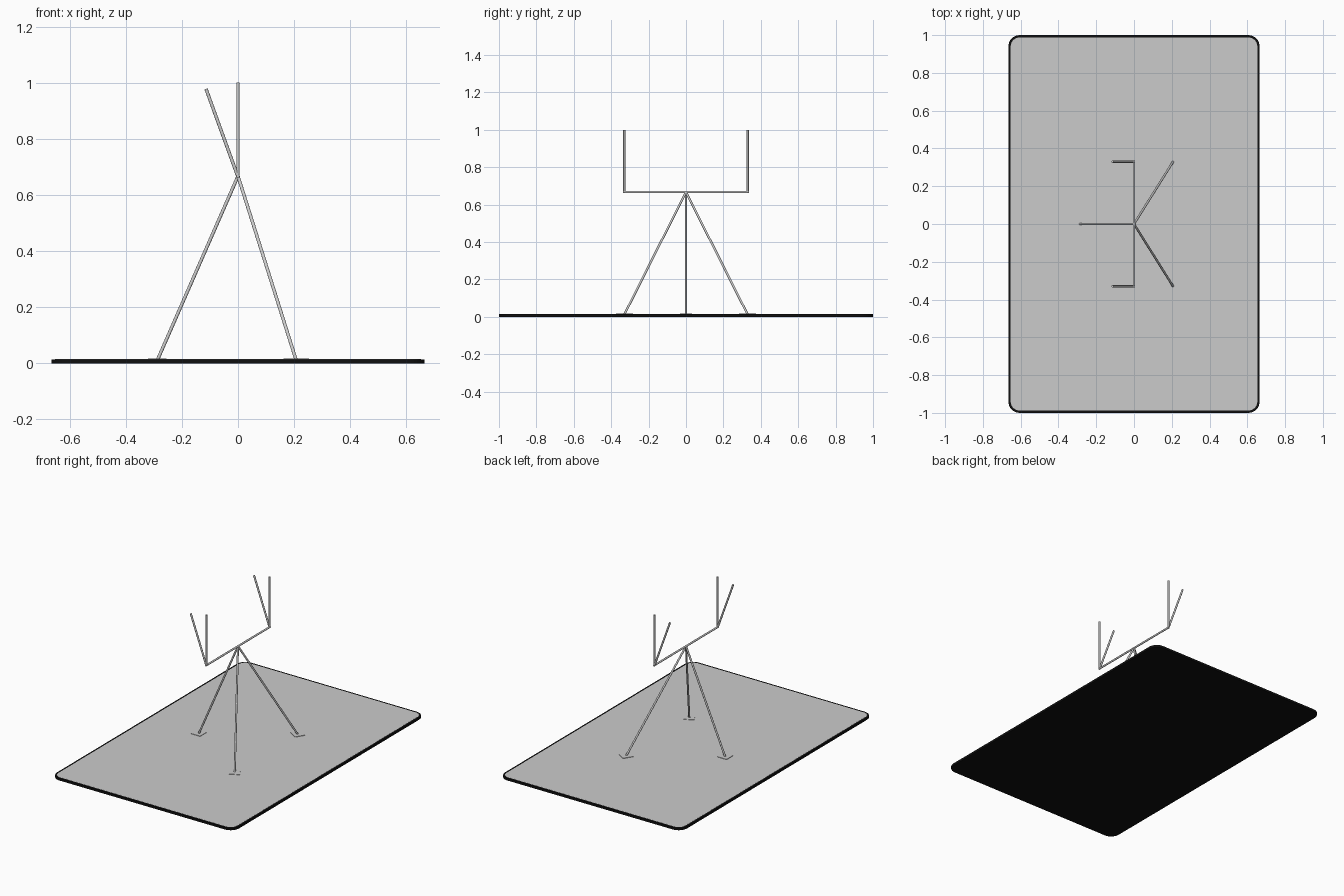
import bpy, bmesh, math
from mathutils import Vector

if "Cube" in bpy.data.objects:
    bpy.data.objects.remove(bpy.data.objects["Cube"])

black = bpy.data.materials.new("black_rubber")
black.diffuse_color = (0.005, 0.005, 0.005, 1)
black.use_nodes = True
black.node_tree.nodes["Principled BSDF"].inputs["Base Color"].default_value = black.diffuse_color


def slab(name, hx, hy, radius, z0, z1, mat=None):
    """Flat plate with rounded corners."""
    bm = bmesh.new()
    ring = []
    for k, (sx, sy) in enumerate([(1, 1), (-1, 1), (-1, -1), (1, -1)]):
        for i in range(9):
            a = math.radians(90 * k + 90 * i / 8)
            ring.append(bm.verts.new((sx * (hx - radius) + radius * math.cos(a),
                                      sy * (hy - radius) + radius * math.sin(a), z0)))
    face = bm.faces.new(ring)
    top = bmesh.ops.extrude_face_region(bm, geom=[face])["geom"]
    bmesh.ops.translate(bm, vec=(0, 0, z1 - z0),
                        verts=[g for g in top if isinstance(g, bmesh.types.BMVert)])
    bmesh.ops.recalc_face_normals(bm, faces=bm.faces)
    mesh = bpy.data.meshes.new(name)
    bm.to_mesh(mesh)
    bm.free()
    if mat:
        mesh.materials.append(mat)
    obj = bpy.data.objects.new(name, mesh)
    bpy.context.collection.objects.link(obj)
    return obj


def rod(name, start, end, radius=0.006):
    """Round bar between two points."""
    a, b = Vector(start), Vector(end)
    d = b - a
    bpy.ops.mesh.primitive_cylinder_add(vertices=16, radius=radius, depth=d.length,
                                        location=(a + b) / 2,
                                        rotation=d.to_track_quat('Z', 'Y').to_euler())
    bpy.context.object.name = name
    bpy.ops.object.shade_smooth_by_angle()


# Base board: black tray with a grey top panel
slab("base_tray", 0.665, 1.0, 0.06, 0, 0.0145, black)
slab("base_panel", 0.653, 0.988, 0.048, 0.010, 0.015)

# Tripod legs with flat foot plates turned to face outward
apex = (0, 0, 0.667)
feet = {"left": (-0.287, 0), "front": (0.207, -0.33), "back": (0.207, 0.33)}
for side, (x, y) in feet.items():
    rod(side + "_leg", apex, (x, y, 0.012))
    bpy.ops.mesh.primitive_cube_add(size=1, location=(x, y, 0.0155),
                                    rotation=(0, 0, math.atan2(y, x)))
    bpy.context.object.name = side + "_foot_plate"
    bpy.context.object.scale = (0.066, 0.066, 0.005)

# Crossbar and the two V-shaped holders at its ends
rod("crossbar", (0, -0.336, 0.667), (0, 0.336, 0.667))
for side, y in (("front", -0.33), ("back", 0.33)):
    rod(side + "_upright", (0, y, 0.664), (0, y, 1.0))
    rod(side + "_slanted_prong", (0, y, 0.664), (-0.114, y, 0.978))
